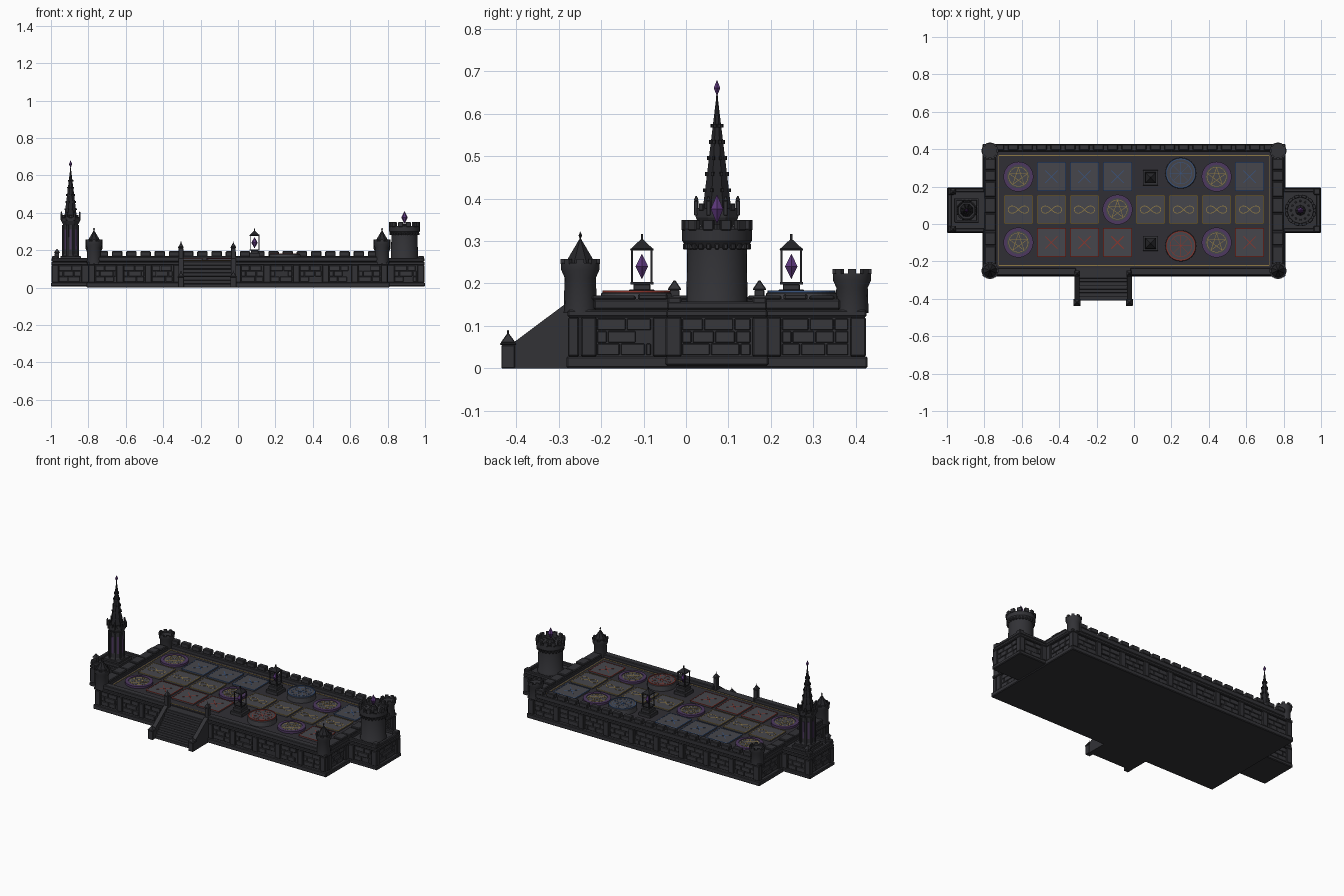
import bpy, bmesh, math, random
from mathutils import Matrix, Vector

if "Cube" in bpy.data.objects:
    bpy.data.objects.remove(bpy.data.objects["Cube"])

random.seed(4)
CY = 0.073          # centre line of the platform


def material(name, rgb):
    m = bpy.data.materials.new(name)
    m.diffuse_color = (*rgb, 1)
    m.use_nodes = True
    m.node_tree.nodes["Principled BSDF"].inputs["Base Color"].default_value = m.diffuse_color
    return m


STONE = material("dark_stone", (0.032, 0.032, 0.037))
BLOCK = material("block_stone", (0.038, 0.038, 0.044))
FLOOR = material("floor_stone", (0.03, 0.028, 0.035))
TILE = material("tile_stone", (0.062, 0.062, 0.072))
IRON = material("iron", (0.018, 0.018, 0.021))
PURPLE = material("purple", (0.11, 0.04, 0.2))
GOLD = material("gold", (0.27, 0.19, 0.06))
BLUE = material("blue", (0.04, 0.09, 0.22))
RED = material("red", (0.27, 0.035, 0.025))
RIM = material("purple_rim", (0.075, 0.04, 0.115))


class Part:
    def __init__(self, name, mat):
        self.name, self.mat, self.bm = name, mat, bmesh.new()

    def box(self, x0, x1, y0, y1, z0, z1, rot=0):
        c = Vector((x0 + x1, y0 + y1, z0 + z1)) / 2
        m = (Matrix.Translation(c) @ Matrix.Rotation(rot, 4, 'Z')
             @ Matrix.Diagonal((abs(x1 - x0), abs(y1 - y0), z1 - z0, 1)))
        bmesh.ops.create_cube(self.bm, size=1, matrix=m)

    def cbox(self, x, y, hx, hy, z0, z1, rot=0):
        self.box(x - hx, x + hx, y - hy, y + hy, z0, z1, rot)

    def lathe(self, x, y, prof, n, rot=0):
        rings = [[self.bm.verts.new((x + r * math.cos(rot + math.tau * i / n),
                                     y + r * math.sin(rot + math.tau * i / n), z))
                  for i in range(n)] for r, z in prof]
        for a, b in zip(rings, rings[1:]):
            for i in range(n):
                self.bm.faces.new((a[i], a[(i + 1) % n], b[(i + 1) % n], b[i]))

    def band(self, x, y, r0, r1, z0, z1, n=40):
        self.lathe(x, y, [(r0, z0), (r1, z0), (r1, z1), (r0, z1), (r0, z0)], n)

    def bar(self, p, q, w, z0, z1):
        dx, dy = q[0] - p[0], q[1] - p[1]
        self.cbox((p[0] + q[0]) / 2, (p[1] + q[1]) / 2, math.hypot(dx, dy) / 2,
                  w / 2, z0, z1, math.atan2(dy, dx))

    def ring(self, x, y, n, r, hr, ht, z0, z1, off=0.0):
        for i in range(n):
            a = math.tau * (i + off) / n
            self.cbox(x + r * math.cos(a), y + r * math.sin(a), hr, ht, z0, z1, a)

    def edge(self, axis, at, sgn, a0, a1, d0, d1, z0, z1):
        # box placed along a wall line, d = distance out from the wall
        s = (a0, a1, at + sgn * d0, at + sgn * d1)
        self.box(*(s if axis == 'x' else s[2:] + s[:2]), z0, z1)

    def done(self, bevel=0, smooth=False):
        bmesh.ops.remove_doubles(self.bm, verts=self.bm.verts, dist=1e-5)
        bmesh.ops.recalc_face_normals(self.bm, faces=self.bm.faces)
        me = bpy.data.meshes.new(self.name)
        self.bm.to_mesh(me)
        me.materials.append(self.mat)
        if smooth:
            me.shade_smooth()
            me.set_sharp_from_angle(angle=math.radians(35))
        ob = bpy.data.objects.new(self.name, me)
        bpy.context.collection.objects.link(ob)
        if bevel:
            b = ob.modifiers.new("bevel", 'BEVEL')
            b.width, b.segments, b.limit_method = bevel, 1, 'ANGLE'


# platform core, plinth and cornice, with the two end pods
core, trim = Part("platform_core", STONE), Part("plinth_and_cornice", STONE)
core.box(-.787, .787, CY - .335, CY + .335, .002, .14)
trim.box(-.81, .81, CY - .355, CY + .355, 0, .028)
trim.box(-.807, .807, CY - .352, CY + .352, .12, .138)
for s in (-1, 1):
    core.box(s * .78, s * .98, CY - .105, CY + .105, .01, .14)
    trim.box(s * .79, s * 1.0, CY - .122, CY + .122, .006, .028)
    trim.box(s * .79, s * .998, CY - .12, CY + .12, .12, .138)
core.done()
trim.done(.004)

# brick panels between pilasters on every outer wall
bricks, pil = Part("wall_bricks", BLOCK), Part("pilasters", STONE)


def wall(axis, at, sgn, a0, a1, panels, pw=.036):
    step = (a1 - a0 - pw) / panels
    for i in range(panels + 1):
        p = a0 + i * step
        pil.edge(axis, at, sgn, p, p + pw, -.01, .016, .028, .12)
        if i == panels:
            break
        for row in range(3):
            z, x, end = .031 + row * .0295, p + pw + .002, p + step - .002
            if row % 2:
                bricks.edge(axis, at, sgn, x, x + .022, -.006, .009, z, z + .027)
                x += .025
            while end - x > .012:
                w = min(random.uniform(.045, .075), end - x)
                if random.random() < .95:
                    bricks.edge(axis, at, sgn, x, x + w - .003, -.006,
                                random.uniform(.007, .011), z, z + .027)
                x += w


wall('x', CY - .335, -1, -.80, -.31, 3)
wall('x', CY - .335, -1, -.02, .80, 5)
wall('x', CY + .335, 1, -.80, .80, 9)
for s in (-1, 1):
    wall('y', s * .787, s, CY - .32, CY - .115, 1)
    wall('y', s * .787, s, CY + .115, CY + .35, 1)
    wall('y', s * .98, s, CY - .12, CY + .12, 1)
    for t in (-1, 1):
        wall('x', CY + t * .105, t, *sorted((s * .80, s * .996)), 1)
bricks.done(.002)
pil.done(.003)

# parapets: low curb front, stepped coping at the ends, battlements behind
para = Part("parapet", STONE)
para.box(-.75, -.31, -.275, -.235, .138, .165)
para.box(-.02, .75, -.275, -.235, .138, .165)
para.box(-.75, .75, .388, .425, .138, .168)
for i in range(20):
    x = -.722 + i * .076
    para.cbox(x, .41, .028, .016, .166, .195)
for s in (-1, 1):
    para.box(s * .737, s * .80, CY - .29, CY + .29, .138, .163)
    for i, (y, h) in enumerate(((-.17, .052), (-.078, .035), (.01, .045), (.1, .04),
                                (.185, .04), (.258, .028), (.32, .03))):
        para.cbox(s * .769, y, .03, h, .16, .172 + .004 * (i % 2))
    para.box(s * .975, s * .996, CY - .118, CY + .118, .138, .158)
    for t in (-1, 1):
        para.box(s * .80, s * .98, CY + t * .097, CY + t * .118, .138, .158)
        para.cbox(s * .978, CY + t * .1, .017, .017, .138, .168)
para.done(.004)

# floor and gold border line
floor, line = Part("board_floor", FLOOR), Part("border_line", GOLD)
floor.box(-.74, .74, -.237, .39, .13, .145)
for s in (-1, 1):
    line.box(-.723, .723, CY + s * .294 - .0025, CY + s * .294 + .0025, .144, .147)
    line.box(s * .7205, s * .7255, CY - .294, CY + .294, .144, .147)
floor.done()
line.done()

# board tiles with their inlaid marks
tiles = Part("square_tiles", TILE)
discs, rims = Part("round_tiles", TILE), Part("round_tile_rims", RIM)
inlay = {c: Part(n, c) for c, n in ((GOLD, "gold_inlay"), (BLUE, "blue_inlay"), (RED, "red_inlay"))}
Z = .155


def polar(x, y, r, a):
    return (x + r * math.cos(a), y + r * math.sin(a))


def path(part, pts, w, z):
    for p, q in zip(pts, pts[1:] + pts[:1]):
        part.bar(p, q, w, z - .002, z + .001)


lanterns = []
for row, (kinds, col) in enumerate((("PXXXLCPX", BLUE), ("IIIPIIII", GOLD), ("PXXXLCPX", RED))):
    for i, k in enumerate(kinds):
        x, y = -.618 + i * .1766, CY + .004 + (1 - row) * .176
        ink = inlay[col]
        if k in "XI":
            tiles.cbox(x, y, .075, .075, .14, Z)
            path(ink, [(x - .075, y - .075), (x + .075, y - .075), (x + .075, y + .075),
                       (x - .075, y + .075)], .005, Z)
        if k == "X":
            for s in (-1, 1):
                ink.bar((x - .033, y - s * .033), (x + .033, y + s * .033), .004, Z - .002, Z + .001)
        elif k == "I":
            path(ink, [(x + .055 * math.cos(t) / (1 + math.sin(t) ** 2),
                        y + .055 * math.sin(t) * math.cos(t) / (1 + math.sin(t) ** 2))
                       for t in [math.tau * j / 32 for j in range(32)]], .004, Z)
        elif k == "P":
            discs.lathe(x, y, [(0, .14), (.066, .14), (.066, Z), (0, Z)], 40)
            rims.band(x, y, .062, .08, .14, Z + .003)
            inlay[GOLD].band(x, y, .05, .053, Z - .002, Z + .001)
            path(inlay[GOLD], [polar(x, y, .05, math.pi / 2 + j * 2 * math.tau / 5)
                               for j in range(5)], .003, Z)
        elif k == "C":
            x, y, z = .25, (.272 if row == 0 else -.117), .18
            discs.lathe(x, y, [(0, .14), (.083, .14), (.083, z - .004), (.079, z), (0, z)], 40)
            ink.band(x, y, .074, .08, z - .002, z + .003)
            ink.band(x, y, .056, .059, z - .002, z + .001)
            for j in range(4):
                a = j * math.pi / 4
                ink.bar(polar(x, y, -.058, a), polar(x, y, .058, a), .0025, z - .002, z + .001)
        else:
            lanterns.append((x, y))
tiles.done(.002)
discs.done()
rims.done()
for p in inlay.values():
    p.done()

# crystal lanterns
lamp, base, gems = Part("lantern_frames", IRON), Part("lantern_bases", STONE), Part("crystals", PURPLE)


def pyramid(part, x, y, h, z0, z1):
    part.lathe(x, y, [(0, z0), (h * 1.414, z0), (0, z1)], 4, math.pi / 4)


def crystal(x, y, r, z0, z1):
    gems.lathe(x, y, [(0, z0), (r, (z0 + z1) / 2), (0, z1)], 6)


for x, y in lanterns:
    y -= .005
    base.cbox(x, y, .041, .041, .14, .165)
    base.cbox(x, y, .03, .03, .165, .186)
    base.cbox(x, y, .02, .02, .184, .198)
    lamp.cbox(x, y, .027, .027, .198, .203)
    lamp.cbox(x, y, .027, .027, .277, .282)
    for sx in (-1, 1):
        for sy in (-1, 1):
            lamp.cbox(x + sx * .023, y + sy * .023, .0025, .0025, .2, .28)
    pyramid(lamp, x, y, .028, .28, .306)
    lamp.cbox(x, y, .0025, .0025, .3, .316)
    crystal(x, y, .017, .21, .27)
lamp.done()
base.done(.002)

# stairs with sloping cheeks and capped posts
steps, posts = Part("stair_steps", STONE), Part("posts", STONE)
for i in range(7):
    steps.box(-.296, -.034, -.408 + i * .0195, -.26, max(0, i * .02 - .001), (i + 1) * .02)
steps.done(.002)
cheeks = Part("stair_cheeks", STONE)
for x in (-.305, -.025):
    prof = [(-.41, 0), (-.41, .058), (-.28, .155), (-.26, .155), (-.26, 0)]
    a, b = [[cheeks.bm.verts.new((x + d, y, z)) for y, z in prof] for d in (-.013, .013)]
    cheeks.bm.faces.new(a)
    cheeks.bm.faces.new(b)
    for i in range(5):
        cheeks.bm.faces.new((a[i], a[i - 1], b[i - 1], b[i]))
    for y, h, z0, z1 in ((-.419, .016, 0, .055), (-.265, .0125, 0, .212)):
        posts.cbox(x, y, h, h, z0, z1)
        posts.cbox(x, y, h + .003, h + .003, z1, z1 + .005)
        pyramid(posts, x, y, h + .002, z1 + .005, z1 + .03)
        posts.cbox(x, y, .002, .002, z1 + .02, z1 + .036)
for t in (-1, 1):
    posts.cbox(-.968, CY + t * .1, .012, .012, .138, .185)
    pyramid(posts, -.968, CY + t * .1, .017, .185, .21)
cheeks.done()
posts.done(.002)

# corner turrets: roofed in front, open battlements behind
tur, roofs = Part("corner_turrets", STONE), Part("turret_roofs", IRON)
for s in (-1, 1):
    for y, h in ((-.249, .214), (.391, .19)):
        x = s * .77
        tur.lathe(x, y, [(0, .13), (.039, .13), (.037, h), (.045, h + .018), (.045, h + .034),
                         (.036, h + .034), (.036, h + .026), (0, h + .026)], 16)
        tur.ring(x, y, 8, .041, .005, .009, h + .032, h + .044)
    roofs.lathe(x, -.249, [(0, .236), (.037, .236), (.037, .25), (0, .308)], 8, math.pi / 8)
    roofs.lathe(x, -.249, [(.0025, .3), (.0025, .308), (.005, .313), (0, .322)], 6)
tur.done(smooth=True)
roofs.done()

# round keep on the right pod
X = .89
keep, kt = Part("round_keep", STONE), Part("keep_battlements", STONE)
keep.lathe(X, CY, [(0, .138), (.075, .138), (.075, .15), (.072, .155), (.07, .285), (.082, .3), (.082, .328),
                   (.068, .328), (.068, .318), (0, .318)], 32)
kt.ring(X, CY, 24, .073, .007, .005, .28, .294)
kt.ring(X, CY, 12, .076, .008, .013, .325, .35, .5)
kt.ring(X, CY, 12, .05, .005, .005, .316, .322)
keep.done(smooth=True)
kt.done(.002)
base = Part("keep_crystal_stand", IRON)
base.lathe(X, CY, [(0, .315), (.03, .315), (.014, .34), (0, .34)], 8)
base.done()
crystal(X, CY, .017, .34, .41)

# octagonal spire tower on the left pod
X = -.895
tower, spire, slit = Part("spire_tower", STONE), Part("spire", IRON), Part("glowing_windows", RIM)
tower.cbox(X, CY, .064, .064, .138, .155)
tower.cbox(X, CY, .055, .055, .155, .168)
tower.lathe(X, CY, [(0, .165), (.05, .165), (.044, .18), (.042, .335), (.054, .355), (.056, .378),
                    (.048, .378), (.048, .37), (0, .37)], 8, math.pi / 8)
tower.ring(X, CY, 8, .042, .006, .006, .168, .335, .5)
for i in range(8):
    x, y = polar(X, CY, .053, math.pi / 8 + i * math.pi / 4)
    tower.cbox(x, y, .005, .005, .36, .395)
    pyramid(tower, x, y, .006, .395, .41)
tower.ring(X, CY, 8, .05, .004, .008, .372, .388)
slit.ring(X, CY, 8, .0375, .003, .006, .205, .31)
spire.lathe(X, CY, [(0, .368), (.037, .368), (.033, .4), (.003, .63), (.003, .643), (0, .643)], 8, math.pi / 8)
for i in range(5):
    z = .415 + i * .038
    spire.ring(X, CY, 8, .032 - (z - .4) * .13, .0045, .003, z, z + .009, .5)
tower.done(.0015)
spire.done()
slit.done()
crystal(X, CY, .009, .641, .68)
gems.done()
